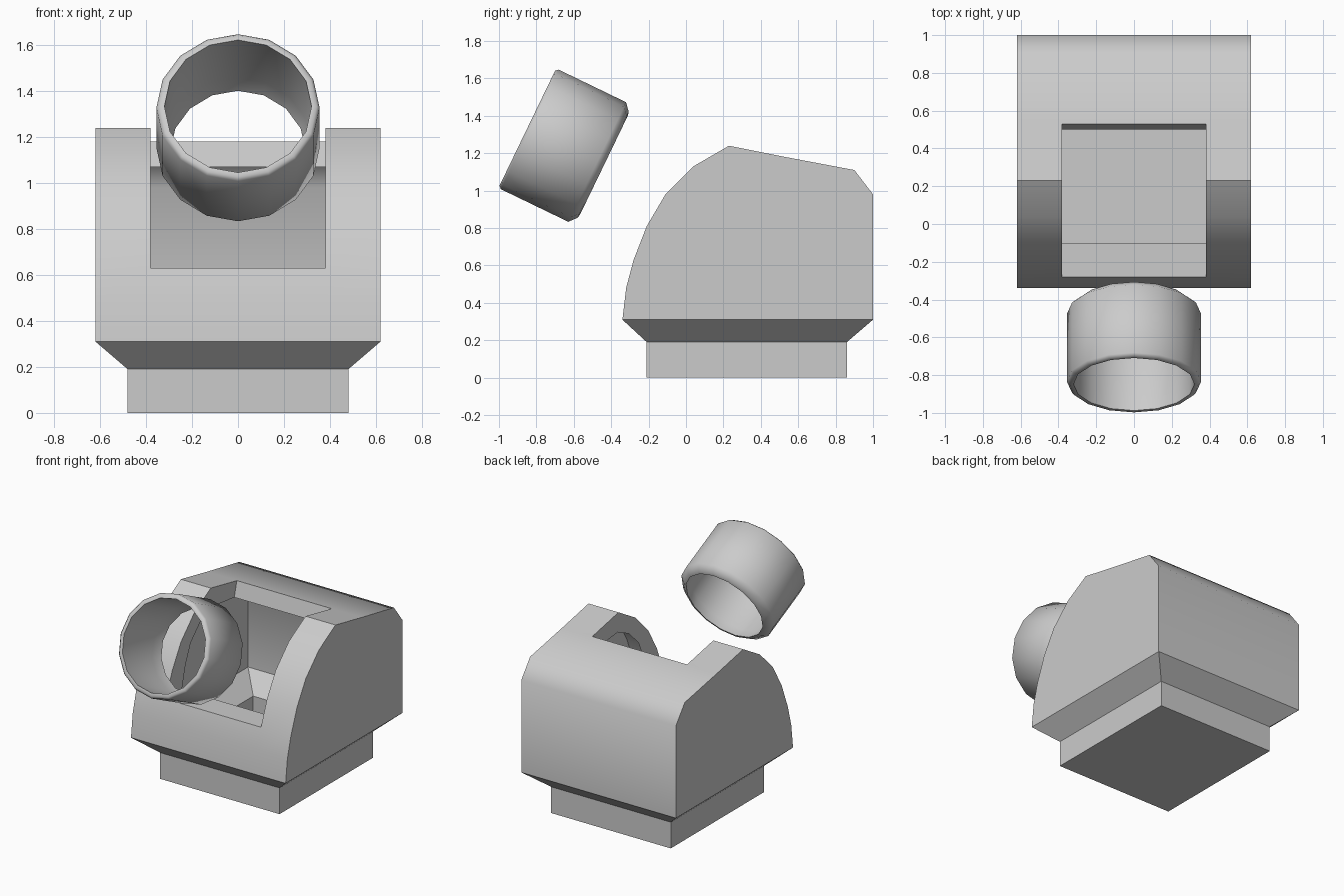
import bpy, bmesh, math
from mathutils import Vector

if "Cube" in bpy.data.objects:
    bpy.data.objects.remove(bpy.data.objects["Cube"])


def finish(name, bm, angle, hard=lambda e: False):
    """Clean normals, smooth shading with sharp creases, make the object."""
    bmesh.ops.recalc_face_normals(bm, faces=bm.faces)
    for f in bm.faces:
        f.smooth = True
    for e in bm.edges:
        if len(e.link_faces) == 2:
            e.smooth = e.calc_face_angle(0) < math.radians(angle) and not hard(e)
    me = bpy.data.meshes.new(name)
    bm.to_mesh(me)
    bm.free()
    ob = bpy.data.objects.new(name, me)
    bpy.context.collection.objects.link(ob)
    return ob


# Housing: closed side section (half width, y, z), from front foot over the top to back foot
OPEN_X = 0.38
section = [(0.48, -0.21, 0), (0.48, -0.21, 0.19), (0.62, -0.34, 0.31)]
section += [(0.62, y, z) for y, z in [
    (-0.32, 0.48), (-0.28, 0.63), (-0.21, 0.81), (-0.11, 0.98), (0.04, 1.13),
    (0.23, 1.24), (0.53, 1.18), (0.90, 1.11), (1.0, 0.98)]]
section += [(0.62, 1.0, 0.31), (0.48, 0.86, 0.19), (0.48, 0.86, 0)]
first, last = 4, 9          # section points bounding the opening

bm = bmesh.new()
rows = [[bm.verts.new((x, y, z)) for x in (-w, -OPEN_X, OPEN_X, w)]
        for w, y, z in section]
n = len(rows)
for i in range(n):
    a, b = rows[i], rows[(i + 1) % n]
    for k in range(3):
        if not (k == 1 and first <= i < last):
            bm.faces.new((a[k], a[k + 1], b[k + 1], b[k]))

# Side walls, taper and foot sides
for c in (0, 3):
    bm.faces.new([r[c] for r in rows[2:n - 2]])
    for i in (0, 1):
        bm.faces.new((rows[i][c], rows[i + 1][c], rows[n - 2 - i][c], rows[n - 1 - i][c]))

# Inward rim around the opening; the inside is hollow
inner = [(-0.10, 0.63), (-0.06, 0.79), (0.0, 0.93), (0.11, 1.04), (0.24, 1.10), (0.50, 1.07)]
rim = [[bm.verts.new((x, y, z)) for x in (-OPEN_X, OPEN_X)] for y, z in inner]
for j in range(len(rim) - 1):
    for c in (0, 1):
        o, p = rows[first + j][c + 1], rows[first + j + 1][c + 1]
        bm.faces.new((o, p, rim[j + 1][c], rim[j][c]))
for i, r in ((first, rim[0]), (last, rim[-1])):
    bm.faces.new((rows[i][1], rows[i][2], r[1], r[0]))

finish("housing", bm, 43, lambda e: all(abs(v.co.z - 1.24) < 0.001 for v in e.verts))

# Tilted ring: 16-sided revolved wall section (axis position, radius)
wall = [(-0.215, 0.342), (-0.20, 0.355), (0.20, 0.355), (0.235, 0.315),
        (0.24, 0.295), (0.165, 0.32), (-0.215, 0.32)]
SIDES = 16
centre = Vector((0, -0.655, 1.24))
tilt = math.radians(-25.8)
axis = Vector((0, math.cos(tilt), math.sin(tilt)))
up = Vector((0, -math.sin(tilt), math.cos(tilt)))
side = Vector((1, 0, 0))

bm = bmesh.new()
loops = []
for s in range(SIDES):
    t = 2 * math.pi * s / SIDES
    out = side * math.sin(t) + up * math.cos(t)
    loops.append([bm.verts.new(centre + axis * a + out * r) for a, r in wall])
for s in range(SIDES):
    a, b = loops[s], loops[(s + 1) % SIDES]
    for k in range(len(wall)):
        m = (k + 1) % len(wall)
        bm.faces.new((a[k], a[m], b[m], b[k]))
finish("ring", bm, 50)
